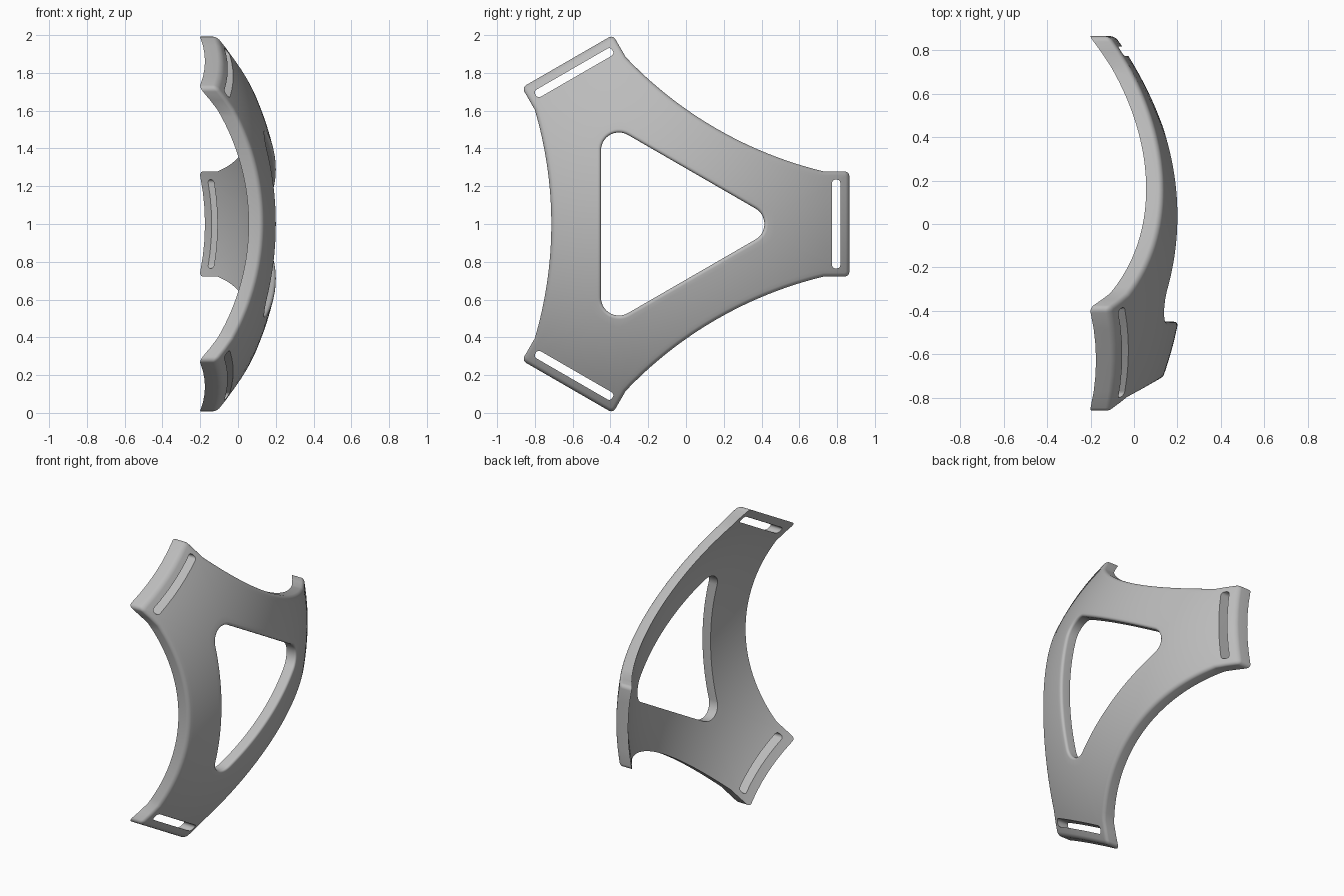
import bpy, bmesh
from math import sin, cos, pi, sqrt, radians
from mathutils import Vector, Matrix

cube = bpy.data.objects.get("Cube")
if cube:
    bpy.data.objects.remove(cube)

CENTRE_Y, SPHERE_X = -0.13, -1.466     # plate axis and centre of curvature
R_OUT, R_IN = 1.70, 1.63               # outer and inner shell radii
END, HALF, NECK, WAIST = 0.995, 0.278, 0.86, 0.583
IN_RADIUS, HOLE_ROUND, BEVEL = 0.32, 0.095, 0.02


def arc(cx, cy, r, a0, a1, n):
    return [Vector((cx + r * cos(a0 + (a1 - a0) * i / n),
                    cy + r * sin(a0 + (a1 - a0) * i / n))) for i in range(n + 1)]


def threefold(half):
    """Mirror half an arm and repeat it round the axis as a closed loop."""
    arm = [Vector((p.x, -p.y)) for p in reversed(half[1:])] + half[:-1]
    return [Matrix.Rotation(k * 2 * pi / 3, 2) @ p for k in range(3) for p in arm]


def outline_half():
    corner = 0.025
    pts = [Vector((END, HALF * f)) for f in (0, 0.3, 0.6)]
    pts += arc(END - corner, HALF - corner, corner, 0, pi / 2, 5)
    pts += [Vector((0.92, HALF))]
    # Concave side arc, from the neck to the waist at 60 degrees
    d = Vector((cos(pi / 3), sin(pi / 3)))
    neck = Vector((NECK, HALF))
    sag = neck.dot(d) - WAIST
    chord = (neck - d * neck.dot(d)).length
    r = (chord ** 2 + sag ** 2) / (2 * sag)
    c = d * (WAIST + r)
    start = (neck - c)
    n = 16
    sweep = start.angle_signed(-d)
    return pts + [c + Matrix.Rotation(-sweep * i / n, 2) @ start for i in range(n + 1)]


def hole_half(count):
    n = 10
    pts = arc(2 * IN_RADIUS - 2 * HOLE_ROUND, 0, HOLE_ROUND, 0, pi / 3, n)
    mid = Vector((cos(pi / 3), sin(pi / 3))) * IN_RADIUS
    rest = count - n - 1
    return pts + [pts[-1].lerp(mid, (i + 1) / rest) for i in range(rest)]


def offset(loop, dist):
    """Shift a counter-clockwise loop to its left by dist."""
    out = []
    for i, p in enumerate(loop):
        a = (p - loop[i - 1]).normalized()
        b = (loop[(i + 1) % len(loop)] - p).normalized()
        t = (a + b).normalized()
        out.append(p + Vector((-t.y, t.x)) * dist)
    return out


def shell(loop, radius, drop=0):
    return [(SPHERE_X + sqrt(radius ** 2 - p.length_squared) - drop,
             CENTRE_Y + p.x, 1 + p.y) for p in loop]


def mesh_object(name, bm):
    bmesh.ops.recalc_face_normals(bm, faces=bm.faces)
    me = bpy.data.meshes.new(name)
    bm.to_mesh(me)
    bm.free()
    ob = bpy.data.objects.new(name, me)
    bpy.context.collection.objects.link(ob)
    return ob


# Curved plate: closed strip of rings, round the outline, across, through the hole
half = outline_half()
outer, hole = threefold(half), threefold(hole_half(len(half)))
ROUND, ACROSS = 5, 12


def rounded(loop, sign):
    return [shell(offset(loop, sign * BEVEL * (1 - cos(t))), R_OUT, BEVEL * (1 - sin(t)))
            for t in (pi / 2 * i / ROUND for i in range(ROUND + 1))]


def across(a, b, radius):
    return [shell([p.lerp(q, k / ACROSS) for p, q in zip(a, b)], radius)
            for k in range(1, ACROSS)]


rings = [shell(outer, R_IN)] + rounded(outer, 1)
rings += across(offset(outer, BEVEL), offset(hole, -BEVEL), R_OUT)
rings += rounded(hole, -1)[::-1] + [shell(hole, R_IN)]
rings += across(hole, outer, R_IN)

bm = bmesh.new()
grid = [[bm.verts.new(p) for p in ring] for ring in rings]
for i, ring in enumerate(grid):
    nxt = grid[(i + 1) % len(grid)]
    for j in range(len(ring)):
        k = (j + 1) % len(ring)
        bm.faces.new((ring[j], ring[k], nxt[k], nxt[j]))
plate = mesh_object("curved_plate", bm)

# Strap slots: one rounded bar near each arm end, cut straight through
u0, u1, v, r = 0.903, 0.947, 0.235, 0.018
bar = []
for cx, cy, a in ((u1 - r, v - r, 0), (u0 + r, v - r, 90),
                  (u0 + r, r - v, 180), (u1 - r, r - v, 270)):
    bar += arc(cx, cy, r, radians(a), radians(a + 90), 4)
bm = bmesh.new()
for k in range(3):
    pts = [Matrix.Rotation(k * 2 * pi / 3, 2) @ p for p in bar]
    face = bm.faces.new([bm.verts.new((-0.5, CENTRE_Y + p.x, 1 + p.y)) for p in pts])
    ext = bmesh.ops.extrude_face_region(bm, geom=[face])
    bmesh.ops.translate(bm, vec=(1, 0, 0),
                        verts=[g for g in ext["geom"] if isinstance(g, bmesh.types.BMVert)])
cutter = mesh_object("slot_cutter", bm)
cutter.hide_render = True

mod = plate.modifiers.new("strap_slots", 'BOOLEAN')
mod.operation, mod.solver, mod.object = 'DIFFERENCE', 'EXACT', cutter

bpy.ops.object.select_all(action='DESELECT')
plate.select_set(True)
bpy.context.view_layer.objects.active = plate
bpy.ops.object.modifier_apply(modifier=mod.name)
bpy.data.objects.remove(cutter)

# Single grey finish
grey = bpy.data.materials.new("plain_grey")
grey.use_nodes = True
colour = (0.5, 0.5, 0.5, 1)
grey.diffuse_color = colour
grey.node_tree.nodes["Principled BSDF"].inputs["Base Color"].default_value = colour
plate.data.materials.clear()
plate.data.materials.append(grey)
bpy.ops.object.shade_smooth_by_angle(angle=radians(30))
